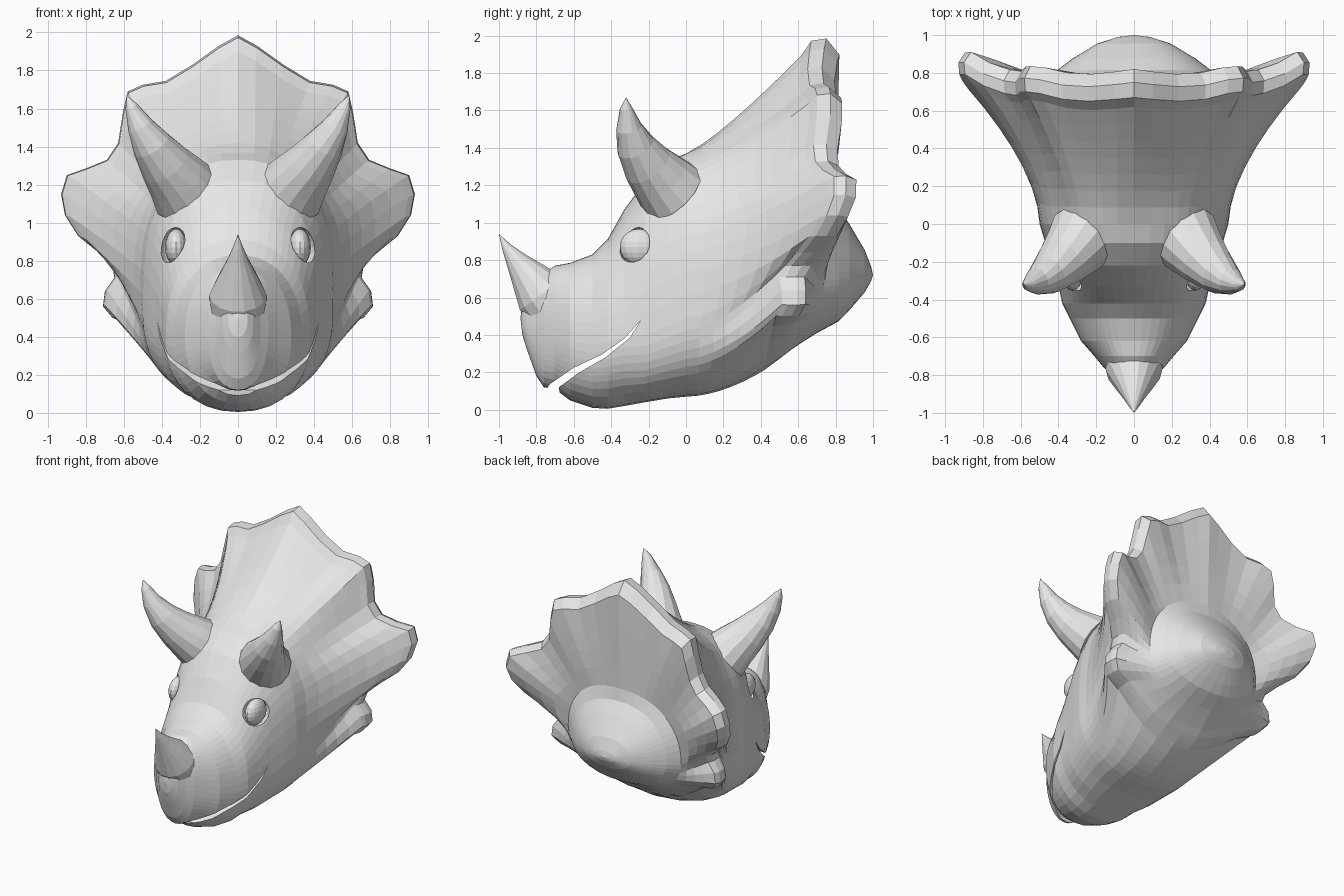
import bpy, bmesh, math
from mathutils import Vector

old = bpy.data.objects.get("Cube")
if old:
    bpy.data.objects.remove(old, do_unlink=True)

grey = bpy.data.materials.new("plain grey")
grey.use_nodes = True
grey.diffuse_color = (0.8, 0.8, 0.8, 1)
grey.node_tree.nodes["Principled BSDF"].inputs["Base Color"].default_value = grey.diffuse_color


def finish(name, bm):
    """Turn a bmesh into a grey object."""
    bmesh.ops.recalc_face_normals(bm, faces=bm.faces)
    mesh = bpy.data.meshes.new(name)
    bm.to_mesh(mesh)
    bm.free()
    mesh.materials.append(grey)
    obj = bpy.data.objects.new(name, mesh)
    bpy.context.collection.objects.link(obj)
    return obj


def loft(name, rings, start, end):
    """Skin closed rings of equal size and close both ends to a point."""
    bm = bmesh.new()
    rows = [[bm.verts.new(p) for p in ring] for ring in rings]
    n = len(rows[0])
    for a, b in zip(rows, rows[1:]):
        for i in range(n):
            j = (i + 1) % n
            bm.faces.new((a[i], a[j], b[j], b[i]))
    for row, tip in ((rows[0], start), (rows[-1], end)):
        pole = bm.verts.new(tip)
        for i in range(n):
            bm.faces.new((row[i], row[(i + 1) % n], pole))
    return finish(name, bm)


def ball(name, centre, size):
    bm = bmesh.new()
    bmesh.ops.create_uvsphere(bm, u_segments=16, v_segments=10, radius=1)
    for v in bm.verts:
        v.co = Vector([c + s * k for c, s, k in zip(centre, size, v.co)])
    return finish(name, bm)


def cut(target, cutter):
    """Subtract the cutter and delete it."""
    cutter.hide_render = True
    mod = target.modifiers.new("cut", "BOOLEAN")
    mod.operation = "DIFFERENCE"
    mod.solver = "EXACT"
    mod.object = cutter
    bpy.context.view_layer.objects.active = target
    bpy.ops.object.modifier_apply(modifier=mod.name)
    bpy.data.objects.remove(cutter, do_unlink=True)


# Frill rim, crown to chin, on the left side: x, z, y
rim = [(0, 1.985, .68), (.1, 1.93, .67), (.24, 1.83, .66), (.38, 1.745, .67),
       (.5, 1.725, .7), (.58, 1.69, .71), (.605, 1.58, .71), (.63, 1.42, .69),
       (.69, 1.33, .7), (.8, 1.285, .74), (.9, 1.25, .8), (.93, 1.15, .8),
       (.91, 1.04, .76), (.84, .93, .7), (.73, .84, .63), (.66, .77, .57),
       (.65, .71, .54), (.7, .64, .55), (.71, .56, .55), (.66, .5, .52),
       (.54, .45, .5), (.42, .37, .48), (.28, .29, .46), (.14, .245, .45), (0, .235, .45)]
last = len(rim) - 1

# Snout and skull sections: y, top, bottom, half width, height of widest point
skull = [(-.875, .58, .4, .05, .49), (-.85, .63, .32, .08, .47),
         (-.8, .69, .18, .12, .45), (-.76, .73, .12, .16, .44),
         (-.7, .77, .11, .21, .42), (-.62, .785, .05, .28, .4),
         (-.5, .83, .01, .34, .38), (-.42, .91, .005, .38, .4),
         (-.33, 1.07, .02, .4, .42), (-.22, 1.22, .04, .43, .45),
         (-.1, 1.33, .06, .47, .5), (0, 1.37, .07, .5, .55)]


def section(y, top, bottom, width, mid, power):
    """Half outline from the crown to the chin."""
    points = []
    for i, (rx, rz, ry) in enumerate(rim):
        even = math.pi * (0.5 - i / last)
        a = (even + math.atan2(rz - .75, rx)) / 2
        c, s = max(math.cos(a), 0), math.sin(a)
        reach = top - mid if s > 0 else mid - bottom
        x = 0 if i in (0, last) else width * c ** power
        points.append(Vector((x, y, mid + math.copysign(abs(s) ** power, s) * reach)))
    return points


def mirrored(half):
    return half + [Vector((-p.x, p.y, p.z)) for p in half[-2:0:-1]]


def rim_ring(inset, shift):
    """Copy of the rim, shrunk most at the crown; the chin part follows the jaw slope."""
    ring = []
    for i, (x, z, y) in enumerate(rim):
        k = 1 - inset * (1 - i / last)
        move = shift * (1 - i / last / 2)
        rise = move * .75 * max(0, (i - 19) / 5)
        ring.append(Vector((x * k, y + move, .75 + (z - .75) * k + rise)))
    return ring


# Blunt snout, squarer brow
halves = [section(*row, .78 if row[0] > -.3 else .9) for row in skull]
base = halves[-1]

# Frill: flares from the skull to the rim, later at the sides than at the crown
shoulder = rim_ring(.07, -.06)
steps = 7
for k in range(1, steps + 1):
    t = k / steps
    halves.append([Vector((p.x + (r.x - p.x) * t ** (1.4 + .02 * i), r.y * t,
                           p.z + (r.z - p.z) * t ** (1.2 + .025 * i)))
                   for i, (p, r) in enumerate(zip(base, shoulder))])

# Rounded rim edge, then the hollow back running in to the neck
edge = rim_ring(.07, .14)
halves += [rim_ring(.01, -.01), rim_ring(0, .07), edge]
neck = section(.7, 1.17, .41, .48, .72, .9)
for i, p in enumerate(neck):
    p.y += .1 * (1 - i / last)
for s in (.25, .5, .75, 1):
    halves.append([Vector((e.x + (n.x - e.x) * s ** .9, e.y + (n.y - e.y) * s,
                           e.z + (n.z - e.z) * s ** .9)) for e, n in zip(edge, neck)])

# Broad rounded neck stump
for k, y in ((.8, .815), (.6, .875), (.3, .955), (.1, .99)):
    halves.append([Vector((n.x * k ** .75, y, .72 + (n.z - .72) * k)) for n in neck])

head = loft("head_and_frill", [mirrored(h) for h in halves], (0, -.885, .49), (0, 1, .72))

# Mouth: a thin curved slot between beak and jaw
slot = [(-.79, .03), (-.73, .135), (-.6, .225), (-.45, .295), (-.33, .38), (-.24, .48),
        (-.3, .385), (-.43, .28), (-.57, .2), (-.68, .12), (-.66, 0)]
bm = bmesh.new()
face = bm.faces.new([bm.verts.new((-.7, y, z)) for y, z in slot])
grown = bmesh.ops.extrude_face_region(bm, geom=[face])
bmesh.ops.translate(bm, vec=(1.4, 0, 0),
                    verts=[g for g in grown["geom"] if isinstance(g, bmesh.types.BMVert)])
cut(head, finish("mouth_cutter", bm))

# Eyes set in sockets
for side, label in ((1, "left"), (-1, "right")):
    centre = (side * .325, -.25, .87)
    cut(head, ball("socket_cutter", centre, (.09, .112, .105)))
    ball(label + "_eye", centre, (.058, .104, .097))


def horn(name, path, sides=14):
    """Tapering curved horn through (x, y, z, radius) points."""
    pts = [Vector(p[:3]) for p in path]
    rings = []
    for i, p in enumerate(pts[:-1]):
        turn = (pts[i + 1] - pts[max(i - 1, 0)]).to_track_quat("Z", "Y")
        angles = [2 * math.pi * k / sides for k in range(sides)]
        rings.append([p + turn @ Vector((math.cos(a), math.sin(a), 0)) * path[i][3]
                      for a in angles])
    loft(name, rings, pts[0], pts[-1])


# Horns
brow = [(.27, -.07, 1.16, .19), (.325, -.14, 1.235, .163), (.385, -.205, 1.31, .137),
        (.455, -.27, 1.41, .105), (.515, -.305, 1.51, .07), (.56, -.32, 1.61, .034),
        (.585, -.32, 1.67, 0)]
for side, label in ((1, "left"), (-1, "right")):
    horn(label + "_brow_horn", [(side * x, y, z, r) for x, y, z, r in brow])
horn("nose_horn", [(0, -.7, .52, .15), (0, -.77, .62, .15), (0, -.84, .71, .105),
                   (0, -.91, .8, .058), (0, -.96, .87, .027), (0, -1, .94, 0)])
